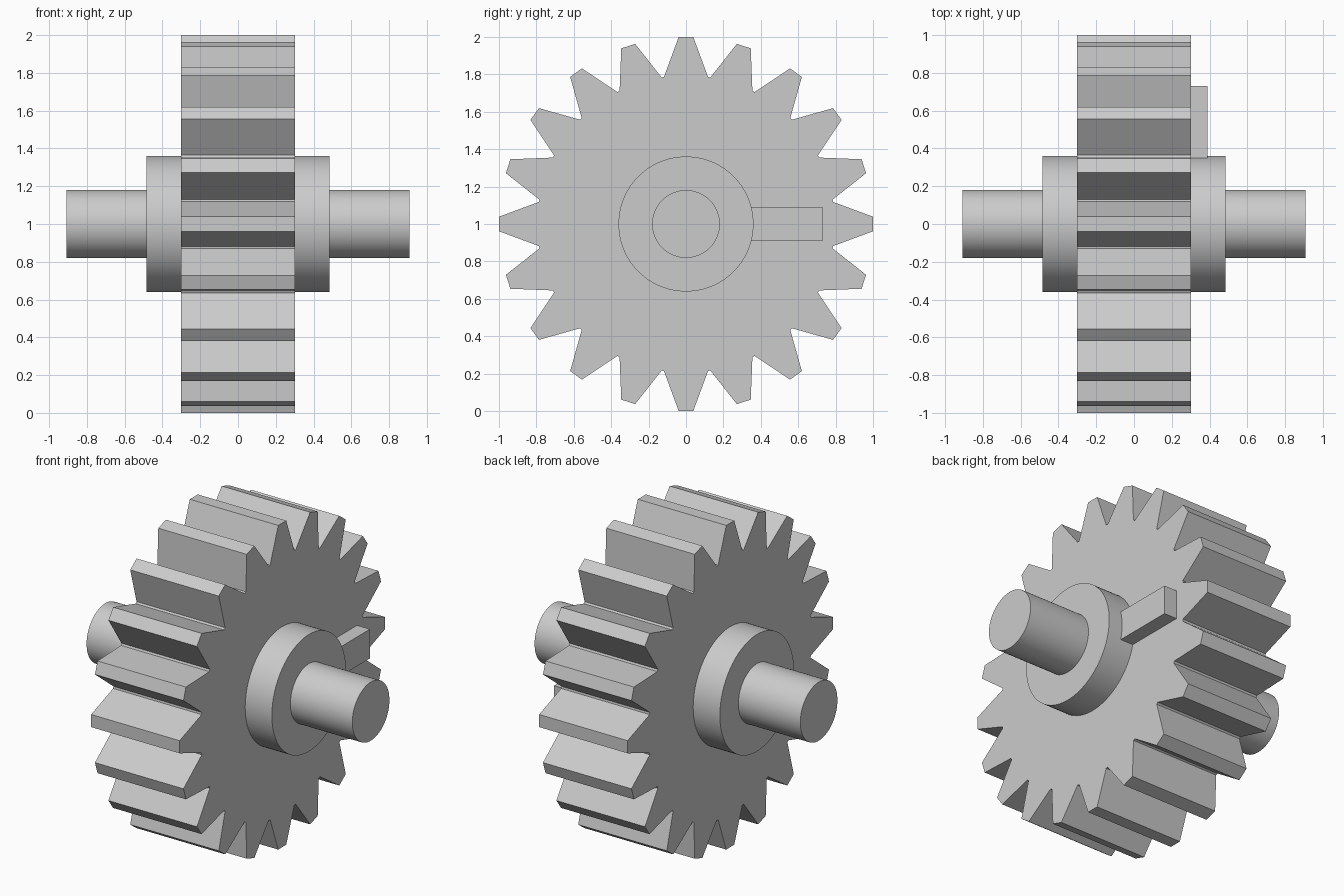
import bpy
import bmesh
from math import cos, sin, pi, radians
from mathutils import Matrix

cube = bpy.data.objects.get("Cube")
if cube:
    bpy.data.objects.remove(cube, do_unlink=True)

AXIS_HEIGHT = 1.0
TEETH = 20
GEAR_HALF = 0.302

# Plain grey metal
grey = bpy.data.materials.new("plain_grey")
grey.use_nodes = True
colour = (0.6, 0.6, 0.6, 1)
grey.diffuse_color = colour
grey.node_tree.nodes["Principled BSDF"].inputs["Base Color"].default_value = colour


def add_object(name, bm):
    bmesh.ops.recalc_face_normals(bm, faces=bm.faces)
    mesh = bpy.data.meshes.new(name)
    bm.to_mesh(mesh)
    bm.free()
    mesh.materials.append(grey)
    obj = bpy.data.objects.new(name, mesh)
    bpy.context.collection.objects.link(obj)
    return obj


def add_cylinder(name, radius, start, end):
    """Smooth round bar along x on the gear axis."""
    bm = bmesh.new()
    place = Matrix.Translation(((start + end) / 2, 0, AXIS_HEIGHT)) @ Matrix.Rotation(pi / 2, 4, "Y")
    bmesh.ops.create_cone(bm, cap_ends=True, segments=96, radius1=radius,
                          radius2=radius, depth=end - start, matrix=place)
    obj = add_object(name, bm)
    bpy.ops.object.select_all(action="DESELECT")
    obj.select_set(True)
    bpy.context.view_layer.objects.active = obj
    bpy.ops.object.shade_smooth_by_angle(angle=radians(30))
    return obj


# Toothed wheel: one tooth outline repeated around the axis, then extruded
tooth = [(-0.118, 0.786), (-0.039, 1.0), (0.039, 1.0), (0.118, 0.786)]
bm = bmesh.new()
outline = []
for i in range(TEETH):
    a = 2 * pi * i / TEETH
    for y, z in tooth:
        outline.append(bm.verts.new((-GEAR_HALF,
                                     y * cos(a) + z * sin(a),
                                     z * cos(a) - y * sin(a) + AXIS_HEIGHT)))
face = bm.faces.new(outline)
result = bmesh.ops.extrude_face_region(bm, geom=[face], use_keep_orig=True)
moved = [v for v in result["geom"] if isinstance(v, bmesh.types.BMVert)]
bmesh.ops.translate(bm, verts=moved, vec=(2 * GEAR_HALF, 0, 0))
add_object("toothed_wheel", bm)

# Shaft and the raised hub on each side
add_cylinder("shaft", 0.181, -0.907, 0.907)
add_cylinder("left_hub", 0.361, GEAR_HALF - 0.02, 0.484)
add_cylinder("right_hub", 0.361, -0.484, 0.02 - GEAR_HALF)

# Raised key bar on the left face, running out from the hub
bm = bmesh.new()
bmesh.ops.create_cube(bm, size=1, matrix=Matrix.Translation((0.34, 0.535, AXIS_HEIGHT))
                      @ Matrix.Diagonal((0.10, 0.39, 0.18, 1)))
add_object("key_bar", bm)
